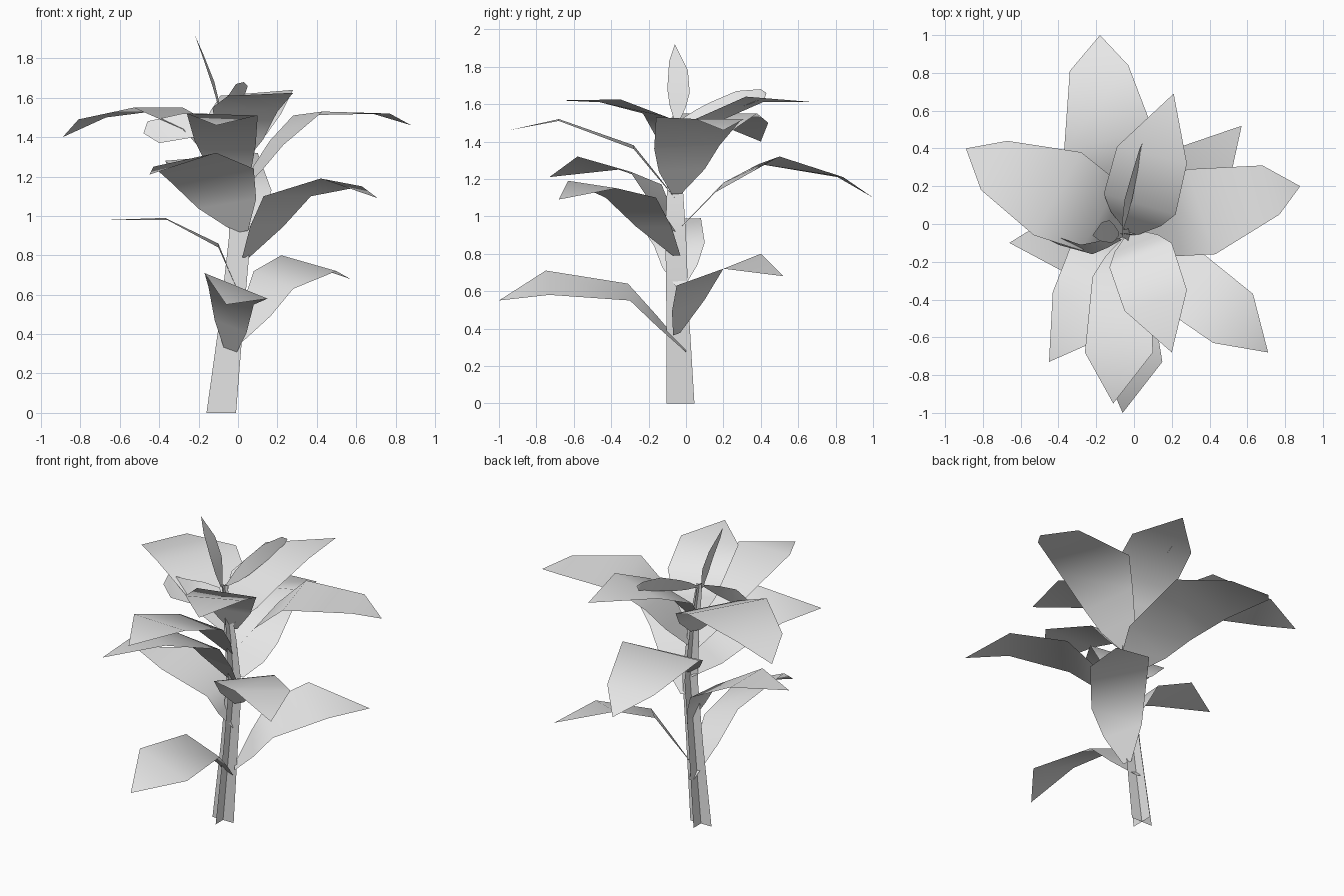
import bpy
import bmesh
from mathutils import Vector

default_cube = bpy.data.objects.get("Cube")
if default_cube:
    bpy.data.objects.remove(default_cube, do_unlink=True)

GREY = (0.8, 0.8, 0.8, 1)
plant_grey = bpy.data.materials.new("plant_grey")
plant_grey.use_nodes = True
plant_grey.diffuse_color = GREY
plant_grey.node_tree.nodes["Principled BSDF"].inputs["Base Color"].default_value = GREY


def finish(name, bm):
    """Turn a bmesh into a smooth shaded object in the plant colour."""
    for face in bm.faces:
        face.smooth = True
    mesh = bpy.data.meshes.new(name)
    bm.to_mesh(mesh)
    bm.free()
    mesh.materials.append(plant_grey)
    plant_part = bpy.data.objects.new(name, mesh)
    bpy.context.collection.objects.link(plant_part)
    return plant_part


def add_ribbon(bm, rows, tip=None):
    """Skin a strip through (left, right) pairs, closed by an optional tip."""
    verts = [(bm.verts.new(left), bm.verts.new(right)) for left, right in rows]
    for (left, right), (next_left, next_right) in zip(verts, verts[1:]):
        bm.faces.new((left, right, next_right, next_left))
    if tip is not None:
        bm.faces.new((*verts[-1], bm.verts.new(tip)))


def leaf(name, root, left, right, tip):
    """Blade that swells from a narrow root through its two edges to a tip."""
    root = Vector(root)
    rows = [(Vector(a), Vector(b)) for a, b in zip(left, right)]
    first_left, first_right = rows[0]
    middle = (first_left + first_right) / 2
    span = (first_right - first_left) / 2
    base = [(root - span * .15, root + span * .15)]
    halfway = root.lerp(middle, .5)
    base.append((halfway - span * .7, halfway + span * .7))
    bm = bmesh.new()
    add_ribbon(bm, base + rows, tip)
    return finish(name, bm)


# Stem: two crossed ribbons that follow the same leaning spine
spine = [((-.085, -.03, 0), .075), ((-.03, -.045, .5), .06), ((.01, -.055, .9), .055),
         ((-.01, -.06, 1.2), .04), ((-.06, -.05, 1.52), .02)]
stem_mesh = bmesh.new()
for across in (Vector((1, 0, 0)), Vector((0, 1, 0))):
    add_ribbon(stem_mesh, [(Vector(p) - across * w, Vector(p) + across * w) for p, w in spine])
finish("stem", stem_mesh)

# Lower leaves
leaf("lower_front_leaf", root=(-.04, 0, .28),
     left=[(.08, -.3, .55), (.15, -.73, .58)],
     right=[(-.15, -.31, .64), (-.17, -.75, .71)], tip=(-.06, -1, .55))
leaf("lower_back_leaf", root=(.01, -.05, .37),
     left=[(.08, .2, .72), (.22, .4, .8)],
     right=[(.28, -.05, .63), (.5, .2, .72)], tip=(.57, .52, .68))
leaf("lower_right_leaf", root=(0, -.03, .62),
     left=[(-.1, -.17, .84), (-.36, -.26, .98)],
     right=[(-.1, .1, .86), (-.37, .08, .99)], tip=(-.66, -.1, .98))

# Middle leaves
leaf("middle_front_left_leaf", root=(.04, -.05, .79),
     left=[(.37, -.16, 1.1), (.63, -.37, 1.15)],
     right=[(.13, -.43, 1.1), (.42, -.63, 1.19)], tip=(.71, -.68, 1.09))
leaf("middle_front_right_leaf", root=(.02, -.06, .92),
     left=[(.08, -.3, 1.24), (-.11, -.58, 1.32)],
     right=[(-.34, -.13, 1.17), (-.43, -.36, 1.25)], tip=(-.45, -.73, 1.21))
leaf("middle_back_leaf", root=(.02, -.02, .95),
     left=[(-.26, .2, 1.18), (-.37, .39, 1.28), (-.34, .81, 1.21)],
     right=[(.17, .16, 1.13), (.1, .5, 1.32), (-.03, .84, 1.21)], tip=(-.18, 1, 1.1))

# Upper leaves
leaf("upper_front_leaf", root=(-.02, -.06, 1.1),
     left=[(.09, -.28, 1.36), (.1, -.68, 1.51)],
     right=[(-.22, -.28, 1.38), (-.26, -.68, 1.52)], tip=(-.11, -.95, 1.46))
leaf("upper_left_leaf", root=(.01, -.05, 1.12),
     left=[(.16, .18, 1.38), (.28, .29, 1.51), (.68, .31, 1.52)],
     right=[(.23, -.17, 1.36), (.43, -.16, 1.53), (.77, .05, 1.52)], tip=(.88, .2, 1.46))
leaf("upper_right_leaf", root=(-.04, -.04, 1.22),
     left=[(-.28, -.14, 1.44), (-.53, -.06, 1.55), (-.81, .18, 1.49)],
     right=[(-.08, .22, 1.44), (-.28, .38, 1.55), (-.67, .44, 1.5)], tip=(-.89, .4, 1.4))

# Crown leaves
leaf("crown_front_leaf", root=(-.01, -.04, 1.25),
     left=[(.2, -.1, 1.53), (.28, -.35, 1.625)],
     right=[(-.13, -.23, 1.55), (-.05, -.46, 1.61)], tip=(.2, -.68, 1.62))
leaf("crown_back_leaf", root=(-.01, -.05, 1.3),
     left=[(-.16, .16, 1.5), (-.09, .41, 1.61)],
     right=[(.22, .05, 1.52), (.28, .32, 1.64)], tip=(.21, .69, 1.61))

# Young leaves sprouting from the stem top
leaf("young_upright_leaf", root=(-.08, -.05, 1.5),
     left=[(-.12, -.1, 1.68), (-.18, -.09, 1.83)],
     right=[(-.13, .02, 1.66), (-.17, .01, 1.78)], tip=(-.22, -.06, 1.92))
leaf("young_back_leaf", root=(-.06, -.03, 1.51),
     left=[(-.05, .13, 1.61), (-.01, .27, 1.67), (.03, .4, 1.68)],
     right=[(-.01, .13, 1.53), (.02, .28, 1.58), (.04, .42, 1.63)], tip=(.05, .43, 1.66))
leaf("young_side_leaf", root=(-.07, -.08, 1.5),
     left=[(-.22, -.16, 1.4), (-.4, -.11, 1.37)],
     right=[(-.28, -.11, 1.52), (-.46, -.05, 1.48)], tip=(-.48, -.07, 1.42))
